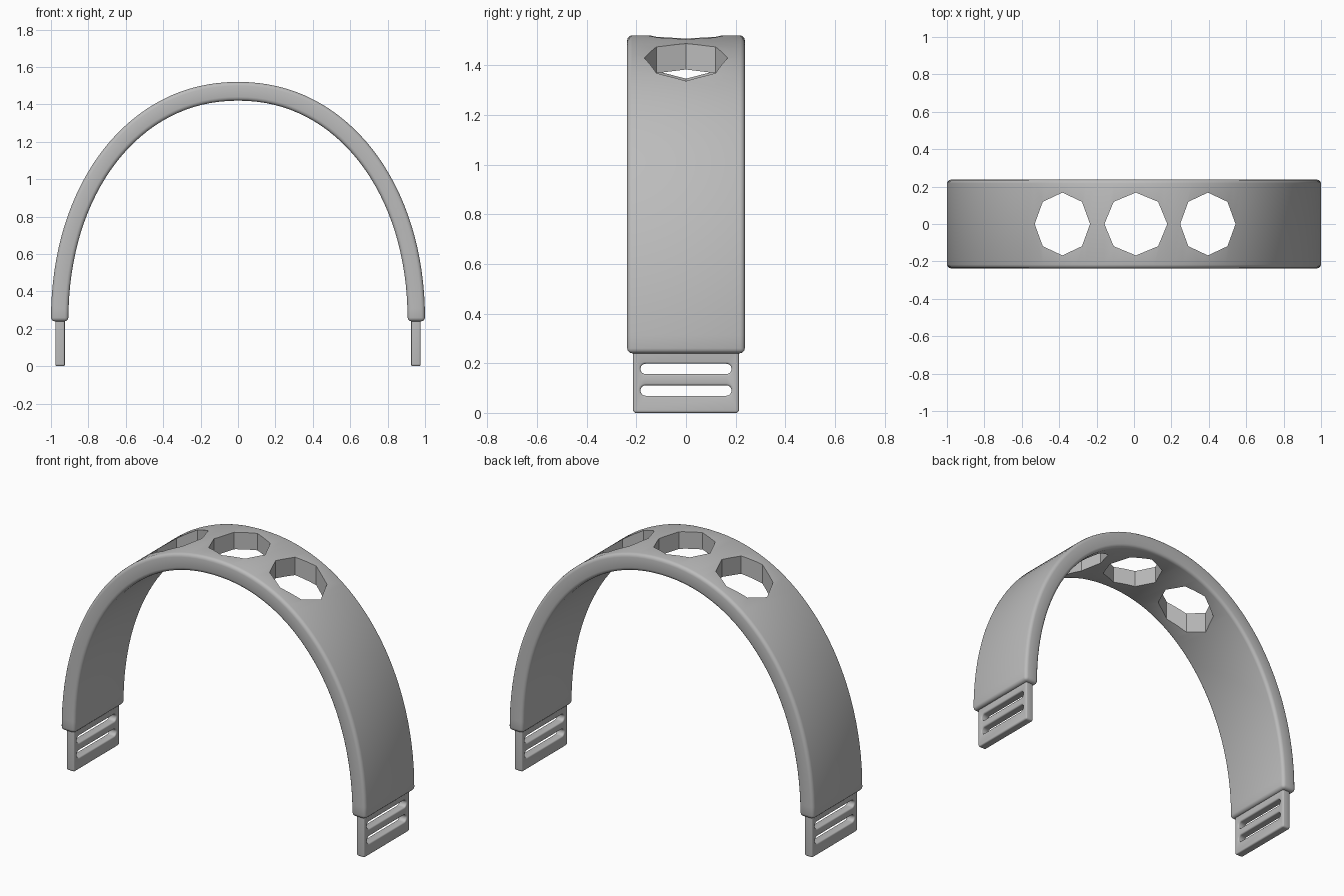
import bpy
import bmesh
from math import cos, sin, pi

old = bpy.data.objects.get("Cube")
if old:
    bpy.data.objects.remove(old, do_unlink=True)

grey = bpy.data.materials.new("matte grey")
grey.use_nodes = True
colour = (0.5, 0.5, 0.5, 1)
grey.diffuse_color = colour
grey.node_tree.nodes["Principled BSDF"].inputs["Base Color"].default_value = colour

BASE, HALF_WIDTH, STEPS = 0.24, 0.237, 64


def link(name, data):
    obj = bpy.data.objects.new(name, data)
    bpy.context.collection.objects.link(obj)
    return obj


def activate(obj):
    bpy.ops.object.select_all(action='DESELECT')
    obj.select_set(True)
    bpy.context.view_layer.objects.active = obj


def smooth(obj, angle=0.6):
    activate(obj)
    bpy.ops.object.shade_smooth_by_angle(angle=angle)


def arch_point(t, a, b):
    """Point on a slightly squared half ellipse."""
    c, s = cos(t), max(sin(t), 0)
    p = 2 / 2.1
    return (a * abs(c) ** p * (1 if c > 0 else -1), BASE + b * s ** p)


def prism(name, outline, z0, z1):
    """Upright prism from a plan outline."""
    bm = bmesh.new()
    face = bm.faces.new([bm.verts.new((x, y, z0)) for x, y in outline])
    top = bmesh.ops.extrude_face_region(bm, geom=[face])["geom"]
    bmesh.ops.translate(bm, vec=(0, 0, z1 - z0),
                        verts=[v for v in top if isinstance(v, bmesh.types.BMVert)])
    bmesh.ops.recalc_face_normals(bm, faces=bm.faces)
    mesh = bpy.data.meshes.new(name)
    bm.to_mesh(mesh)
    bm.free()
    return link(name, mesh)


# Arched band: rectangular section swept over the arch
bm = bmesh.new()
rings = []
for i in range(STEPS + 1):
    t = pi * i / STEPS
    ring = []
    for (a, b), y in (((1, 1.28), -1), ((1, 1.28), 1), ((0.907, 1.18), 1), ((0.907, 1.18), -1)):
        x, z = arch_point(t, a, b)
        ring.append(bm.verts.new((x, y * HALF_WIDTH, z)))
    rings.append(ring)
for r, s in zip(rings, rings[1:]):
    for k in range(4):
        n = (k + 1) % 4
        bm.faces.new((r[k], r[n], s[n], s[k]))
bm.faces.new(rings[0])
bm.faces.new(rings[-1])
bmesh.ops.recalc_face_normals(bm, faces=bm.faces)
mesh = bpy.data.meshes.new("arched_band")
bm.to_mesh(mesh)
bm.free()
band = link("arched_band", mesh)
band.data.materials.append(grey)
bevel = band.modifiers.new("rounded edges", 'BEVEL')
bevel.width, bevel.segments = 0.02, 3
bevel.limit_method, bevel.angle_limit = 'ANGLE', 0.8

# Three octagonal holes through the crown
cutters = []
for x, rx in ((-0.383, 0.148), (0.01, 0.168), (0.395, 0.148)):
    outline = [(x + rx * cos(k * pi / 4), 0.168 * sin(k * pi / 4)) for k in range(8)]
    cutter = prism("hole_cutter", outline, 1, 2)
    cutter.hide_render = True
    cutter.data.materials.append(grey)
    cutters.append(cutter)
    cut = band.modifiers.new("hole", 'BOOLEAN')
    cut.object, cut.operation, cut.solver = cutter, 'DIFFERENCE', 'EXACT'
activate(band)
for mod in list(band.modifiers):
    bpy.ops.object.modifier_apply(modifier=mod.name)
for cutter in cutters:
    bpy.data.objects.remove(cutter, do_unlink=True)
smooth(band)


# Slotted strap tabs at both ends
def rounded(cx, cy, hw, hh, r, steps=6):
    """Outline of a rounded rectangle."""
    points = []
    for q, (sx, sy) in enumerate(((1, 1), (-1, 1), (-1, -1), (1, -1))):
        for k in range(steps + 1):
            t = (q + k / steps) * pi / 2
            points.append((cx + sx * (hw - r) + r * cos(t), cy + sy * (hh - r) + r * sin(t)))
    return points


def tab(name, x):
    curve = bpy.data.curves.new(name, 'CURVE')
    curve.dimensions, curve.fill_mode = '2D', 'BOTH'
    curve.bevel_depth, curve.bevel_resolution = 0.008, 2
    curve.extrude, curve.offset = 0.017, -0.008
    shapes = [rounded(0, 0.135, 0.213, 0.135, 0.012)]
    shapes += [rounded(0, z, 0.183, 0.021, 0.0205) for z in (0.09, 0.177)]
    for points in shapes:
        spline = curve.splines.new('POLY')
        spline.points.add(len(points) - 1)
        for p, (u, v) in zip(spline.points, points):
            p.co = (u, v, 0, 1)
        spline.use_cyclic_u = True
    obj = link(name, curve)
    obj.location.x = x
    obj.rotation_euler = (pi / 2, 0, pi / 2)
    activate(obj)
    bpy.ops.object.convert(target='MESH')
    obj = bpy.context.object
    bm = bmesh.new()
    bm.from_mesh(obj.data)
    bmesh.ops.remove_doubles(bm, verts=bm.verts, dist=0.0005)
    bmesh.ops.recalc_face_normals(bm, faces=bm.faces)
    bm.to_mesh(obj.data)
    bm.free()
    obj.data.materials.clear()
    obj.data.materials.append(grey)
    smooth(obj)


tab("left_strap_tab", 0.951)
tab("right_strap_tab", -0.951)
